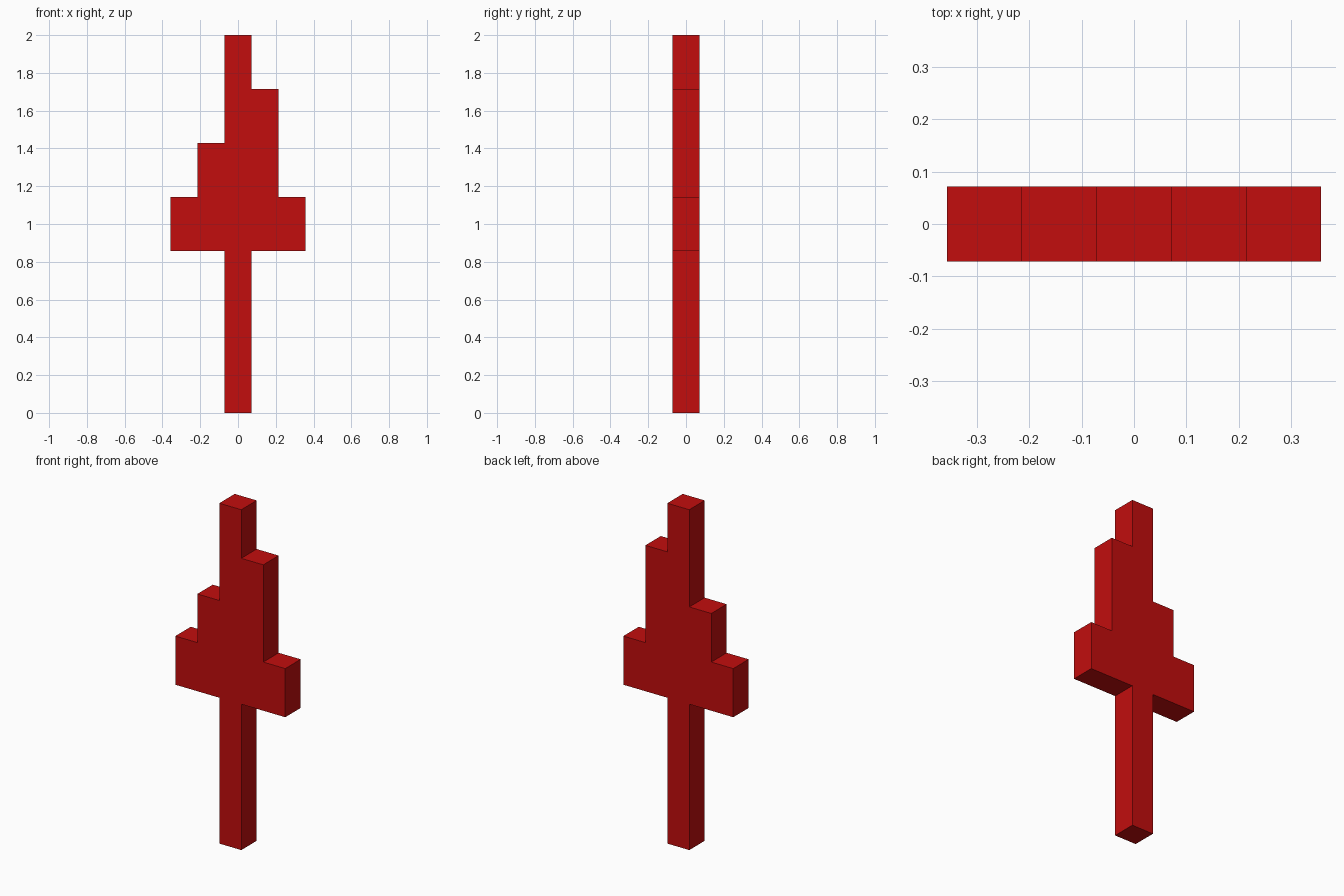
import bpy
import bmesh

cube = bpy.data.objects.get("Cube")
if cube:
    bpy.data.objects.remove(cube, do_unlink=True)

U = 1 / 7  # grid unit: the width of one column

# Single flat red
red = bpy.data.materials.new("red")
red.use_nodes = True
colour = (0.54, 0.004, 0.004, 1)
red.diffuse_color = colour
red.node_tree.nodes["Principled BSDF"].inputs["Base Color"].default_value = colour


def extruded_profile(name, points, depth, material):
    """Extrude an (x, z) outline along y, centred on y = 0."""
    bm = bmesh.new()
    face = bm.faces.new([bm.verts.new((x, -depth / 2, z)) for x, z in points])
    grown = bmesh.ops.extrude_face_region(bm, geom=[face], use_keep_orig=True)
    verts = [g for g in grown["geom"] if isinstance(g, bmesh.types.BMVert)]
    bmesh.ops.translate(bm, verts=verts, vec=(0, depth, 0))
    bmesh.ops.recalc_face_normals(bm, faces=bm.faces)
    mesh = bpy.data.meshes.new(name)
    bm.to_mesh(mesh)
    bm.free()
    mesh.materials.append(material)
    obj = bpy.data.objects.new(name, mesh)
    bpy.context.collection.objects.link(obj)
    return obj


# Columns from right to left: (bottom, top) in grid units
columns = [(6, 8), (6, 10), (0, 14), (6, 12), (6, 8)]

# Stepped outline: along the bottoms one way, back along the tops
bottom, top = [], []
for i, (low, high) in enumerate(columns):
    for x in (i - 2.5, i - 1.5):
        bottom.append((x, low))
        top.append((x, high))
outline = list(dict.fromkeys(bottom + top[::-1]))  # drop repeated corners

extruded_profile("stepped_post", [(x * U, z * U) for x, z in outline], U, red)
